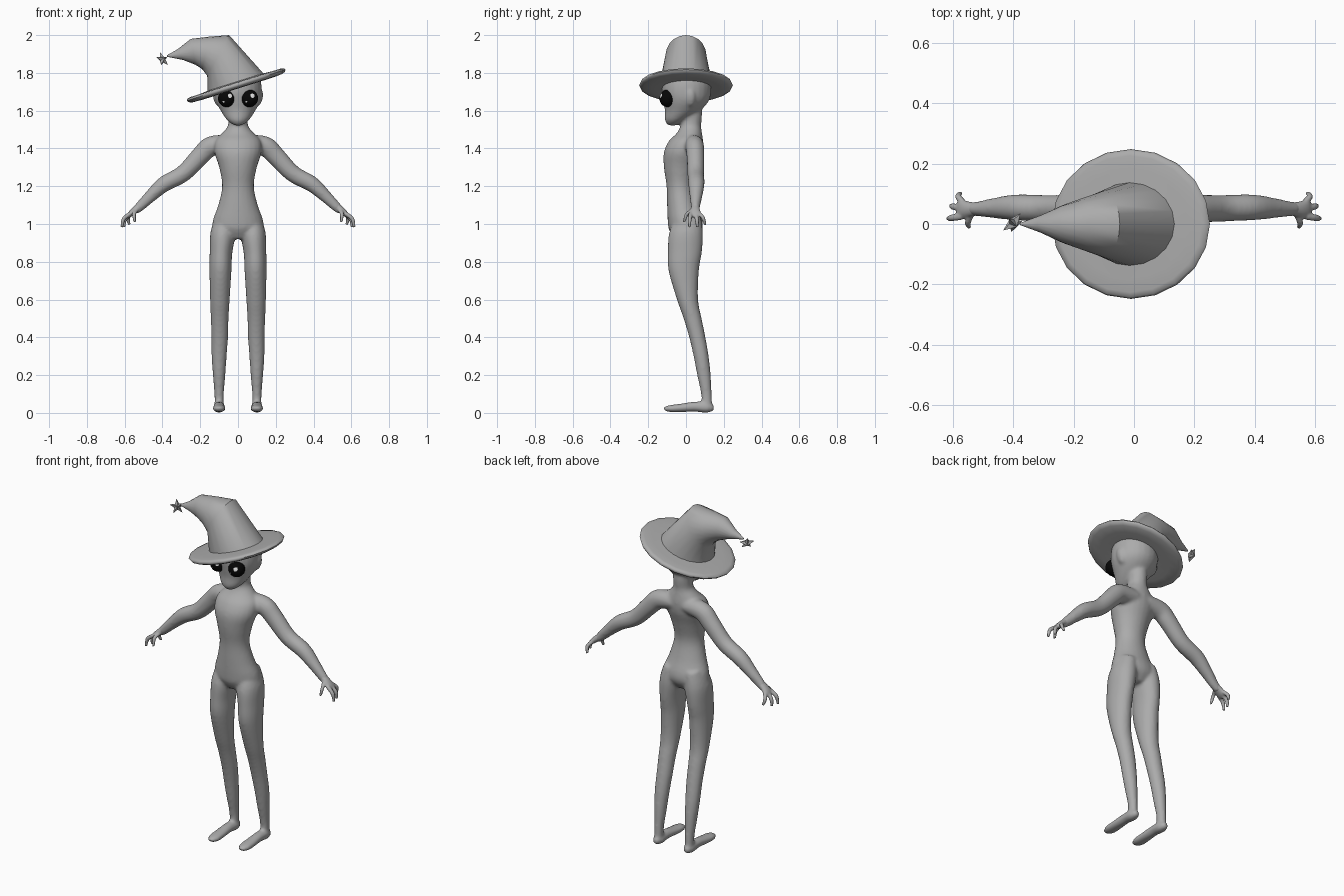
import bpy, bmesh
from math import cos, sin, pi, radians
from mathutils import Vector, Matrix

if "Cube" in bpy.data.objects:
    bpy.data.objects.remove(bpy.data.objects["Cube"])

X, Y = Vector((1, 0, 0)), Vector((0, 1, 0))


def material(name, value):
    m = bpy.data.materials.new(name)
    m.use_nodes = True
    m.diffuse_color = (value, value, value, 1)
    m.node_tree.nodes["Principled BSDF"].inputs["Base Color"].default_value = (value, value, value, 1)
    return m


grey = material("grey", 0.41)
black = material("black", 0.002)
white = material("white", 0.8)


def finish(bm, name, mats, angle=None):
    bmesh.ops.recalc_face_normals(bm, faces=bm.faces)
    mesh = bpy.data.meshes.new(name)
    bm.to_mesh(mesh)
    bm.free()
    for m in mats:
        mesh.materials.append(m)
    ob = bpy.data.objects.new(name, mesh)
    bpy.context.collection.objects.link(ob)
    if angle:
        bpy.ops.object.select_all(action="DESELECT")
        ob.select_set(True)
        bpy.context.view_layer.objects.active = ob
        bpy.ops.object.shade_smooth_by_angle(angle=radians(angle))
    return ob


def skin_rings(bm, rings):
    loops = [[bm.verts.new(p) for p in ring] for ring in rings]
    n = len(loops[0])
    for a, b in zip(loops, loops[1:]):
        for i in range(n):
            j = (i + 1) % n
            bm.faces.new((a[i], a[j], b[j], b[i]))
    bm.faces.new(loops[0])
    bm.faces.new(loops[-1])


def spline(pts, steps=4):
    """Smooth interpolation through tuples of any length."""
    p = [Vector(q) for q in pts]
    p = [p[0]] + p + [p[-1]]
    out = []
    for a, b, c, d in zip(p, p[1:], p[2:], p[3:]):
        for k in range(steps):
            t = k / steps
            out.append(0.5 * (2 * b + (c - a) * t + (2 * a - 5 * b + 4 * c - d) * t * t
                              + (3 * b - a - 3 * c + d) * t ** 3))
    return out + [p[-1]]


def tube(bm, pts, side=Y, mirror=False, n=24):
    """Loft through (x, y, z, radius across, radius along side)."""
    pts = spline(pts)
    centres = [Vector(q[:3]) for q in pts]
    rings = []
    for i, q in enumerate(pts):
        t = centres[min(i + 1, len(pts) - 1)] - centres[max(i - 1, 0)]
        u = t.cross(side).normalized()
        rings.append([centres[i] + u * q[3] * cos(2 * pi * k / n) + side * q[4] * sin(2 * pi * k / n)
                      for k in range(n)])
    skin_rings(bm, rings)
    if mirror:
        skin_rings(bm, [[Vector((-v.x, v.y, v.z)) for v in r] for r in rings])


def column(bm, rows):
    """Upright loft through (z, front y, back y, half width)."""
    tube(bm, [(0, (f + b) / 2, z, w, (b - f) / 2) for z, f, b, w in rows])


def blend(ob, voxel, rounds):
    """Fuse overlapping lofts into one smooth skin."""
    r = ob.modifiers.new("fuse", "REMESH")
    r.mode, r.voxel_size, r.use_smooth_shade = "VOXEL", voxel, True
    s = ob.modifiers.new("soften", "SMOOTH")
    s.factor, s.iterations = 0.5, rounds


# Body: torso with neck, head, legs, feet, arms and ears
bm = bmesh.new()
column(bm, [(.92, -.06, .05, .07), (.97, -.09, .085, .13), (1.02, -.097, .087, .133), (1.1, -.1, .06, .105),
            (1.2, -.103, .04, .084), (1.3, -.117, .06, .1), (1.38, -.117, .085, .125),
            (1.44, -.09, .09, .12), (1.48, -.05, .085, .085), (1.52, -.03, .08, .054),
            (1.58, -.03, .085, .052), (1.64, -.02, .08, .05)])
column(bm, [(1.522, -.095, -.05, .02), (1.55, -.112, .0, .058), (1.6, -.112, .075, .092),
            (1.65, -.12, .12, .118), (1.7, -.127, .133, .126), (1.76, -.12, .13, .12),
            (1.82, -.09, .1, .09), (1.85, -.04, .05, .04)])
tube(bm, [(.065, .012, 1.04, .05, .066), (.08, .0, .95, .066, .09), (.09, -.006, .85, .06, .09),
          (.093, -.012, .75, .058, .08), (.096, .008, .6, .052, .056), (.097, .035, .5, .047, .048),
          (.097, .06, .4, .044, .043), (.1, .08, .3, .04, .04), (.1, .095, .2, .033, .036),
          (.1, .108, .1, .025, .028), (.1, .11, .03, .025, .028)], mirror=True)
tube(bm, [(.1, .148, .026, .015, .015), (.1, .11, .028, .028, .03), (.1, .05, .033, .027, .029),
          (.1, -.03, .026, .022, .034), (.1, -.08, .023, .019, .034), (.1, -.117, .022, .011, .018)],
     side=X, mirror=True)
tube(bm, [(.03, .04, 1.425, .045, .05), (.14, .045, 1.413, .053, .05), (.2, .05, 1.36, .05, .047),
          (.29, .052, 1.267, .045, .044), (.39, .055, 1.212, .042, .043), (.46, .053, 1.15, .033, .034),
          (.52, .05, 1.092, .026, .024), (.55, .05, 1.065, .018, .022)], mirror=True)
for s in (-1, 1):
    ear = (Matrix.Translation((s * .115, .025, 1.665)) @ Matrix.Rotation(radians(s * 15), 4, "Y")
           @ Matrix.Diagonal((.016, .025, .045, 1)))
    bmesh.ops.create_uvsphere(bm, u_segments=16, v_segments=10, radius=1, matrix=ear)
blend(finish(bm, "body", [grey]), .009, 5)

# Hands: palm, three fingers and a thumb on each side
bm = bmesh.new()
tube(bm, [(.515, .05, 1.096, .022, .02), (.55, .048, 1.07, .018, .027), (.572, .05, 1.05, .014, .033),
          (.584, .05, 1.038, .008, .026)], mirror=True)
for base, knuckle, tip in [((.57, .025, 1.055), (.605, .02, 1.027), (.615, .018, .982)),
                           ((.572, .052, 1.05), (.6, .058, 1.02), (.603, .06, .982)),
                           ((.565, .072, 1.055), (.582, .09, 1.032), (.575, .102, .996)),
                           ((.535, .035, 1.075), (.55, .005, 1.053), (.546, -.01, 1.01))]:
    tube(bm, [base + (.011, .012), knuckle + (.011, .011), tip + (.007, .007)], mirror=True, n=12)
blend(finish(bm, "hands", [grey]), .005, 2)

# Eyes with a large and a small painted glint
for s, name in ((-1, "right_eye"), (1, "left_eye")):
    bm = bmesh.new()
    c = Vector((s * .06, -.098, 1.665))
    bmesh.ops.create_icosphere(bm, subdivisions=5, radius=1,
                               matrix=Matrix.Translation(c) @ Matrix.Diagonal((.046, .042, .046, 1)))
    for f in bm.faces:
        d = f.calc_center_median() - c
        big = (d.x - .017) ** 2 + (d.z - .014) ** 2 < .011 ** 2
        small = (d.x + .016) ** 2 + (d.z + .018) ** 2 < .005 ** 2
        f.material_index = int(d.y < 0 and (big or small))
    finish(bm, name, [black, white], 60)

# Hat brim: a turned, tilted disc with a rounded rim
SIDES = 20
tilt = Matrix.Translation((-.01, 0, 1.735)) @ Matrix.Rotation(radians(-17.5), 4, "Y")
bm = bmesh.new()
profile = [(.11, -.014), (.2, -.02), (.25, -.017), (.268, -.01), (.274, 0),
           (.268, .009), (.25, .013), (.2, .013), (.11, .02)]
skin_rings(bm, [[tilt @ Vector((r * cos(2 * pi * k / SIDES), r * .905 * sin(2 * pi * k / SIDES), z))
                 for k in range(SIDES)] for r, z in profile])
finish(bm, "hat_brim", [grey], 60)

# Hat crown: rings given by left x, z, right x, z and half depth
bm = bmesh.new()
rings = []
for x0, z0, x1, z1, d in [(-.16, 1.69, .145, 1.785, .14), (-.163, 1.785, -.047, 2.0, .108),
                          (-.19, 1.82, -.15, 1.992, .086), (-.225, 1.843, -.25, 1.98, .062),
                          (-.29, 1.868, -.32, 1.925, .03), (-.375, 1.885, -.377, 1.893, .004)]:
    mid, half = Vector((x0 + x1, 0, z0 + z1)) / 2, Vector((x1 - x0, 0, z1 - z0)) / 2
    rings.append([mid + half * cos(2 * pi * k / SIDES) + Y * d * sin(2 * pi * k / SIDES)
                  for k in range(SIDES)])
skin_rings(bm, rings)
finish(bm, "hat_crown", [grey], 40)

# Star on the hat tip: ten rim points and two raised centres
bm = bmesh.new()
face = Vector((.6, -.6, .45)).normalized()
place = Matrix.Translation((-.4, .003, 1.872)) @ face.to_track_quat("Z", "Y").to_matrix().to_4x4()
rim = [bm.verts.new(place @ Vector((r * sin(k * pi / 5), r * cos(k * pi / 5), 0)))
       for k, r in enumerate([.043, .018] * 5)]
for h in (-.02, .02):
    peak = bm.verts.new(place @ Vector((0, 0, h)))
    for k in range(10):
        bm.faces.new((rim[k], rim[(k + 1) % 10], peak))
finish(bm, "hat_star", [grey])
